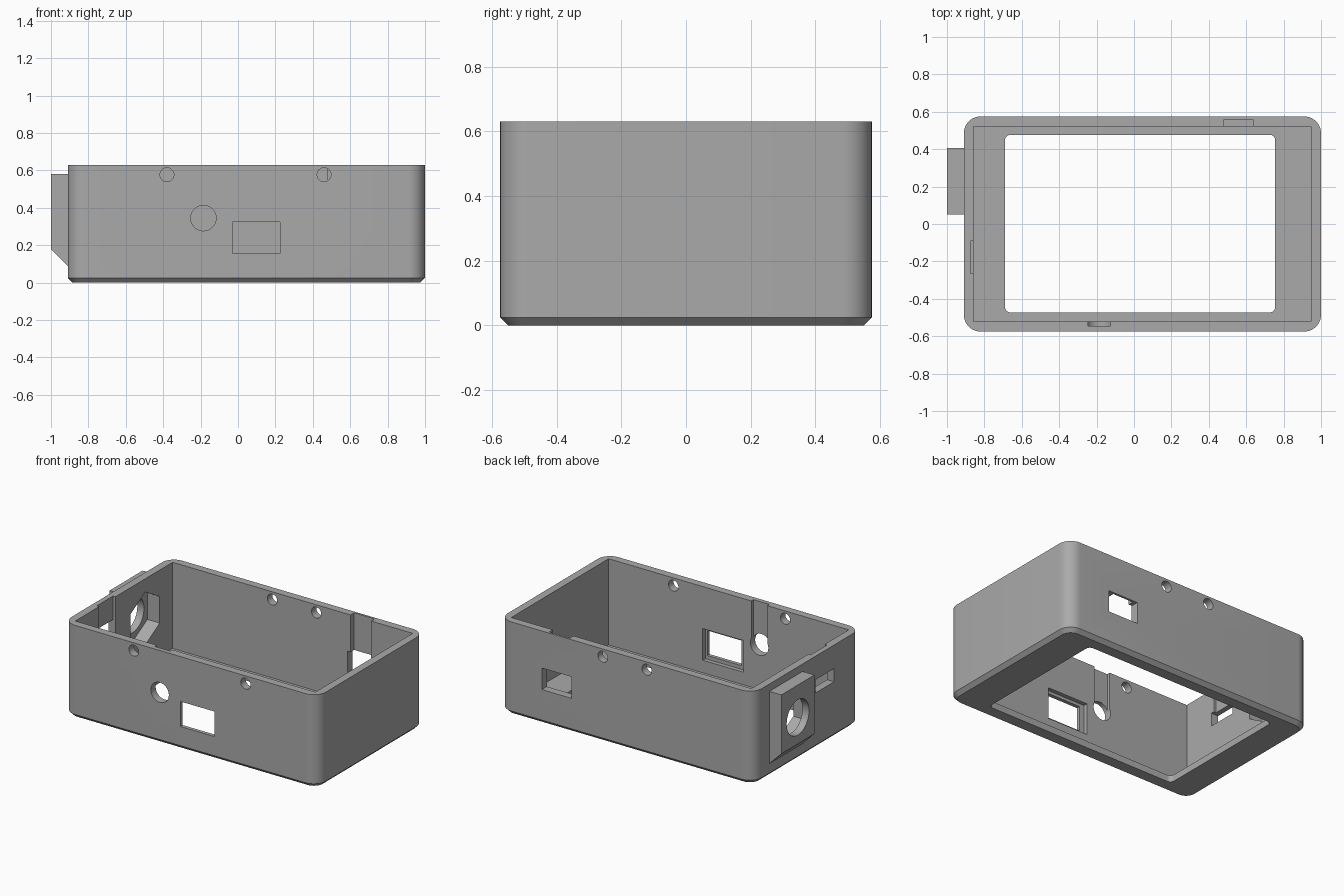
import bpy, bmesh, math
from mathutils import Vector

old = bpy.data.objects.get("Cube")
if old:
    bpy.data.objects.remove(old, do_unlink=True)

grey = bpy.data.materials.new("plain_grey")
grey.use_nodes = True
grey.diffuse_color = (0.4, 0.4, 0.4, 1)
grey.node_tree.nodes["Principled BSDF"].inputs["Base Color"].default_value = (0.4, 0.4, 0.4, 1)


def loft(name, rings):
    """Closed solid through matching rings of points."""
    bm = bmesh.new()
    loops = [[bm.verts.new(p) for p in ring] for ring in rings]
    n = len(loops[0])
    for low, high in zip(loops, loops[1:]):
        for i in range(n):
            j = (i + 1) % n
            bm.faces.new((low[i], low[j], high[j], high[i]))
    bm.faces.new(loops[0][::-1])
    bm.faces.new(loops[-1])
    bmesh.ops.recalc_face_normals(bm, faces=bm.faces)
    mesh = bpy.data.meshes.new(name)
    bm.to_mesh(mesh)
    bm.free()
    mesh.materials.append(grey)
    obj = bpy.data.objects.new(name, mesh)
    bpy.context.collection.objects.link(obj)
    return obj


def prism(name, axis, profile, start, end):
    """Extrude a flat profile along x, y or z."""
    place = {"x": lambda u, v, t: (t, u, v),
             "y": lambda u, v, t: (u, t, v),
             "z": lambda u, v, t: (u, v, t)}[axis]
    return loft(name, [[place(u, v, t) for u, v in profile] for t in (start, end)])


def rect(u0, u1, v0, v1):
    return [(u0, v0), (u1, v0), (u1, v1), (u0, v1)]


def round_rect(u0, u1, v0, v1, r, steps=10):
    pts = []
    corners = [(u1 - r, v1 - r), (u0 + r, v1 - r), (u0 + r, v0 + r), (u1 - r, v0 + r)]
    for k, (cu, cv) in enumerate(corners):
        for s in range(steps + 1):
            a = math.pi / 2 * (k + s / steps)
            pts.append((cu + r * math.cos(a), cv + r * math.sin(a)))
    return pts


def ngon(u, v, r, sides=40):
    return [(u + r * math.sin(2 * math.pi * i / sides),
             v + r * math.cos(2 * math.pi * i / sides)) for i in range(sides)]


def combine(target, tool, operation="DIFFERENCE"):
    """Apply a boolean and discard the tool."""
    mod = target.modifiers.new("combine", "BOOLEAN")
    mod.operation = operation
    mod.solver = "EXACT"
    mod.object = tool
    bpy.context.view_layer.update()
    graph = bpy.context.evaluated_depsgraph_get()
    mesh = bpy.data.meshes.new_from_object(target.evaluated_get(graph))
    target.modifiers.clear()
    target.data = mesh
    bpy.data.objects.remove(tool, do_unlink=True)


LEFT, RIGHT, HALF, TOP = -0.91, 1.0, 0.575, 0.63
WALL, CHAMFER, ABOVE = 0.053, 0.025, 0.8
IN_L, IN_R, IN_Y = LEFT + WALL, RIGHT - WALL, HALF - WALL


def outline(inset, z):
    pts = round_rect(LEFT + inset, RIGHT - inset, -HALF + inset, HALF - inset, 0.09 - inset)
    return [(x, y, z) for x, y in pts]


# Outer body with chamfered base
case = loft("enclosure", [outline(CHAMFER, 0), outline(0, CHAMFER), outline(0, TOP)])

# Mounting boss on the side, sloped underneath
boss = prism("boss", "y", [(-1, 0.18), (-0.885, 0.065), (-0.885, 0.58), (-1, 0.58)], 0.05, 0.405)
combine(case, boss, "UNION")

# Inner cavity and base opening
cutters = [
    prism("cavity", "z", rect(IN_L, IN_R, -IN_Y, IN_Y), 0.045, ABOVE),
    prism("base_opening", "z", round_rect(-0.69, 0.755, -0.473, 0.477, 0.03), -0.1, 0.2),
]

# Screw holes along the front and back rims
for x, side in ((-0.38, -1), (0.46, -1), (0.223, 1), (-0.108, 1)):
    cutters.append(prism("screw_hole", "y", ngon(x, 0.577, 0.037), side * 0.45, side * 0.7))

# Front round socket with its slot, and the window with its inner recess
cutters += [
    prism("front_socket", "y", ngon(-0.185, 0.345, 0.068), -0.7, -0.45),
    prism("front_slot", "y", rect(-0.245, -0.125, 0.345, ABOVE), -0.545, -0.45),
    prism("front_window", "y", rect(-0.03, 0.225, 0.155, 0.325), -0.7, -0.45),
    prism("front_recess", "y", rect(-0.065, 0.24, 0.13, 0.345), -0.55, -0.45),
]

# Back window and slot
cutters += [
    prism("back_window", "y", rect(0.456, 0.68, 0.232, 0.378), 0.45, 0.7),
    prism("back_slot", "y", rect(0.48, 0.635, 0.25, ABOVE), 0.45, 0.56),
]

# Side window and slot, boss bore and hexagonal nut pocket
cutters += [
    prism("side_window", "x", rect(-0.29, -0.09, 0.38, 0.47), -0.95, -0.8),
    prism("side_slot", "x", rect(-0.265, -0.09, 0.4, ABOVE), -0.875, -0.8),
    prism("boss_bore", "x", ngon(0.228, 0.36, 0.12), -1.1, -0.8),
    prism("nut_pocket", "x", ngon(0.228, 0.36, 0.18, 6), -0.95, -0.8),
]

for cutter in cutters:
    combine(case, cutter)

bpy.ops.object.select_all(action="DESELECT")
case.select_set(True)
bpy.context.view_layer.objects.active = case
bpy.ops.object.shade_smooth_by_angle(angle=math.radians(25))
